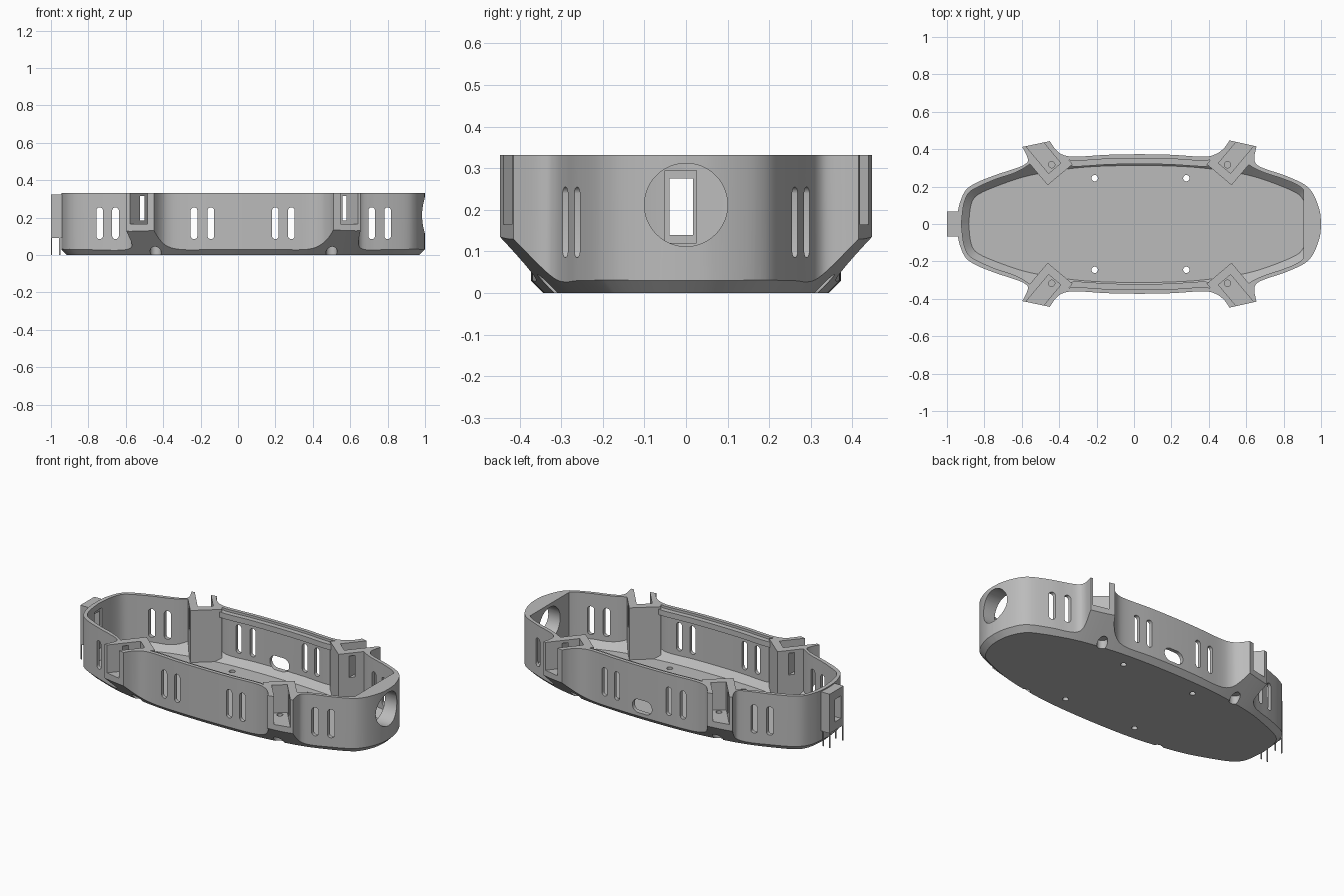
import bpy, bmesh, math
from mathutils import Vector, Matrix

if bpy.data.objects.get("Cube"):
    bpy.data.objects.remove(bpy.data.objects["Cube"])

grey = bpy.data.materials.new("plain grey")
grey.use_nodes = True
grey.diffuse_color = (0.5, 0.5, 0.5, 1)
grey.node_tree.nodes["Principled BSDF"].inputs["Base Color"].default_value = grey.diffuse_color

TOP = 0.332


def loft(name, low, high):
    """Solid between two matching rings of 3D points."""
    bm = bmesh.new()
    a = [bm.verts.new(p) for p in low]
    b = [bm.verts.new(p) for p in high]
    bm.faces.new(a[::-1])
    bm.faces.new(b)
    for i in range(len(a)):
        j = (i + 1) % len(a)
        bm.faces.new((a[i], a[j], b[j], b[i]))
    bmesh.ops.recalc_face_normals(bm, faces=bm.faces)
    mesh = bpy.data.meshes.new(name)
    bm.to_mesh(mesh)
    bm.free()
    mesh.materials.append(grey)
    ob = bpy.data.objects.new(name, mesh)
    bpy.context.collection.objects.link(ob)
    return ob


def prism(name, ring, z0, z1):
    return loft(name, [(x, y, z0) for x, y in ring], [(x, y, z1) for x, y in ring])


def box(name, x, y, z):
    return prism(name, [(x[0], y[0]), (x[1], y[0]), (x[1], y[1]), (x[0], y[1])], *z)


def circle(cx, cy, r, n=32):
    return [(cx + r * math.cos(2 * math.pi * i / n), cy + r * math.sin(2 * math.pi * i / n))
            for i in range(n)]


def capsule(cx, cz, w, h):
    """Rounded slot outline, w wide and h high."""
    r = min(w, h) / 2
    return [(cx + x + math.copysign(w / 2 - r, x), cz + y + math.copysign(h / 2 - r, y))
            for x, y in (Matrix.Rotation(math.pi * (i + 0.5) / 12, 2) @ Vector((r, 0)) for i in range(24))]


def along_y(name, ring, y0, y1):
    return loft(name, [(x, y0, z) for x, z in ring], [(x, y1, z) for x, z in ring])


def boolean(ob, tool, kind="DIFFERENCE"):
    mod = ob.modifiers.new("cut", "BOOLEAN")
    mod.operation, mod.solver, mod.object = kind, "EXACT", tool
    bpy.context.view_layer.objects.active = ob
    bpy.ops.object.modifier_apply(modifier=mod.name)
    bpy.data.objects.remove(tool)
    return ob


def spline(pts, steps=6):
    """Smooth curve through the points."""
    p = [Vector(q) for q in [pts[0], *pts, pts[-1]]]
    out = []
    for a, b, c, d in zip(p, p[1:], p[2:], p[3:]):
        for k in range(steps):
            t = k / steps
            out.append(0.5 * (2 * b + (c - a) * t + (2 * a - 5 * b + 4 * c - d) * t * t
                              + (3 * b - a - 3 * c + d) * t ** 3))
    return out + [p[-1]]


def mirror_ring(half):
    return half + [Vector((p.x, -p.y)) for p in half[-2:0:-1]]


def offset(ring, d):
    out = []
    for i, p in enumerate(ring):
        t0 = (p - ring[i - 1]).normalized()
        t1 = (ring[(i + 1) % len(ring)] - p).normalized()
        n0, n1 = Vector((t0.y, -t0.x)), Vector((t1.y, -t1.x))
        out.append(p + (n0 + n1) * d / (1 + n0.dot(n1)))
    return out


# Plan of the wall, with four flared arm tabs
nose = [(1, 0), (.995, .06), (.975, .125), (.945, .18), (.9, .218), (.8, .262),
        (.715, .29), (.66, .315), (.643, .35), (.655, .415)]
flank = [(.51, .447), (.485, .41), (.44, .375), (.37, .36), (.2, .37), (.03, .373),
         (-.14, .37), (-.31, .36), (-.38, .37), (-.42, .4), (-.45, .443)]
tail = [(-.597, .412), (-.567, .345), (-.59, .315), (-.655, .29), (-.74, .262),
        (-.84, .222), (-.9, .18), (-.932, .11), (-.943, .05), (-.945, 0)]
outline = mirror_ring(spline(nose) + spline(flank) + spline(tail))

# Plan of the hollow, running straight past the arms
inside = mirror_ring(spline([
    (.978, 0), (.954, .12), (.89, .198), (.8, .24), (.715, .268), (.65, .295), (.58, .335),
    (.5, .36), (.43, .35), (.37, .338), (.2, .348), (.03, .351), (-.14, .348), (-.31, .338),
    (-.38, .35), (-.45, .36), (-.53, .335), (-.6, .292), (-.655, .267), (-.74, .239),
    (-.83, .2), (-.885, .165), (-.911, .1), (-.923, 0)]))

# Flat underside, flaring outwards at 45 degrees
base = mirror_ring(spline([(.97, 0), (.965, .057), (.946, .115), (.92, .16), (.885, .191), (.79, .234),
                           (.65, .282), (.5, .312), (.3, .335), (.03, .343), (-.25, .335), (-.45, .31),
                           (-.6, .28), (-.73, .236), (-.828, .195), (-.878, .158), (-.903, .1),
                           (-.914, 0)]))


def flare(name, inset, z):
    return loft(name, [(p.x, p.y, z) for p in offset(base, -inset)],
                [(p.x, p.y, z + .4) for p in offset(base, .4 - inset)])


shell = boolean(prism("tray_shell", outline, -.01, TOP), flare("flare", 0, 0), "INTERSECT")

# Hollow with a flat inner face behind the nose
cavity = boolean(prism("cavity", inside, .01, .4), flare("inner_flare", .03, .02), "INTERSECT")
boolean(cavity, box("nose_block", (.905, 1.2), (-1, 1), (-1, 1)))

# Ledge inside the rim between the arms
ledge = box("ledge", (-.37, .43), (-.6, .6), (.285, .318))
boolean(ledge, prism("ledge_hole", offset(inside, -.03), -1, 1))
boolean(cavity, ledge)

# Arm mounts: position of each bolt and the outward direction
arms = []
for cx, ang in ((-.44, 130), (.5, 50)):
    for s in (1, -1):
        arms.append((Vector((cx, .317 * s)), math.radians(ang * s)))


def arm_box(name, arm, t0, t1, width, z0, z1):
    c, a = arm
    rot = Matrix.Rotation(a, 2)
    pts = [(t0, -width / 2), (t1, -width / 2), (t1, width / 2), (t0, width / 2)]
    return prism(name, [c + rot @ Vector(p) for p in pts], z0, z1)


for arm in arms:
    boolean(cavity, arm_box("mount", arm, -.07, .25, .174, -.1, .5))
boolean(shell, cavity)

# Channels, bolt holes and counterbores in the arm mounts
for arm in arms:
    c = arm[0]
    boolean(shell, arm_box("channel", arm, -.025, .3, .085, .165, .5))
    boolean(shell, prism("bolt_hole", circle(c.x, c.y, .017), .1, .3))
    boolean(shell, prism("counterbore", circle(c.x, c.y + math.copysign(.01, c.y), .03), -.1, .05))
for x in (-.512, .57):
    boolean(shell, box("sight_slot", (x - .011, x + .011), (-1, 1), (.185, .315)))

# Vent slots through both sides
for x in (-.74, -.655, -.235, -.145, .2, .285, .715, .8):
    boolean(shell, along_y("vent", capsule(x, .17, .036, .17), -1, 1))

# Port in the back wall
boolean(shell, along_y("port", capsule(.03, .09, .13, .08), .25, 1))

# Round opening in the nose, rectangular opening in the tail
boolean(shell, loft("nose_hole", [(.8, y, z) for y, z in circle(0, .212, .1, 48)],
                    [(1.2, y, z) for y, z in circle(0, .212, .1, 48)]))
boolean(shell, box("tail_hole", (-1.1, -.85), (-.05, .025), (.12, .295)))

# Floor holes
for x in (-.21, .28):
    for y in (-.245, .245):
        boolean(shell, prism("floor_hole", circle(x, y, .017), -.1, .1))

# Connector on the tail with four pins below
connector = box("tail_connector", (-1, -.932), (-.066, .066), (.09, .325))
boolean(connector, box("connector_hole", (-1.1, -.8), (-.04, .017), (.14, .275)))
for x in (-.997, -.953):
    for y in (-.06, .06):
        box("connector_pin", (x - .003, x + .003), (y - .003, y + .003), (0, .1))

# Smooth the curved walls and keep the edges crisp
bpy.ops.object.select_all(action="DESELECT")
shell.select_set(True)
bpy.context.view_layer.objects.active = shell
bpy.ops.object.shade_smooth_by_angle(angle=math.radians(25))
